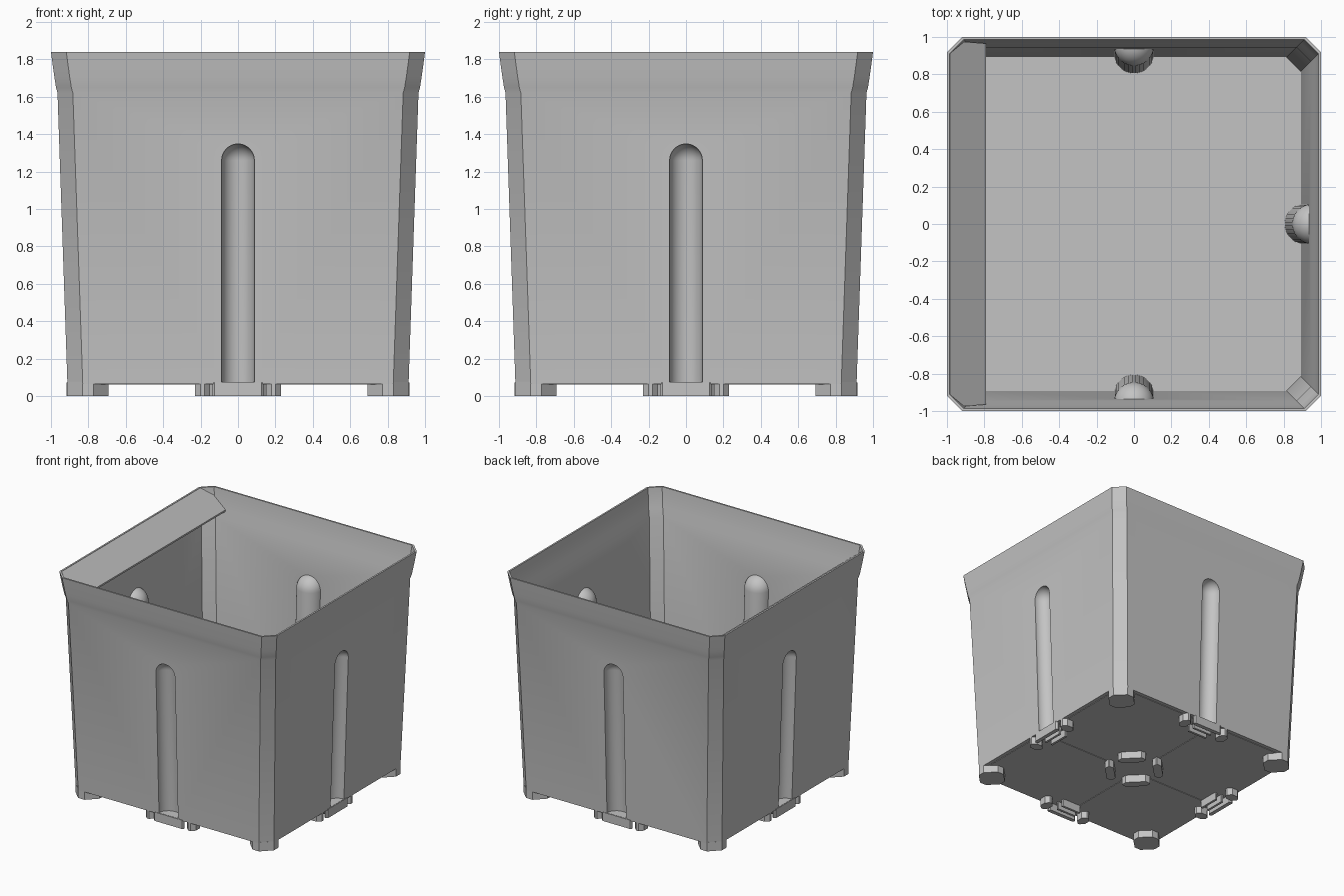
import bpy, bmesh, math
from mathutils import Matrix

cube = bpy.data.objects.get("Cube")
if cube:
    bpy.data.objects.remove(cube)

GREY = (0.55, 0.55, 0.55, 1)
plastic = bpy.data.materials.new("grey plastic")
plastic.use_nodes = True
plastic.diffuse_color = GREY
plastic.node_tree.nodes["Principled BSDF"].inputs["Base Color"].default_value = GREY

FLOOR = 0.065   # underside of the floor
TAPER = 0.034   # outward lean of the walls
BASE = 0.91     # half width at the ground


def finish(name, bm):
    bmesh.ops.recalc_face_normals(bm, faces=bm.faces)
    me = bpy.data.meshes.new(name)
    bm.to_mesh(me)
    bm.free()
    me.materials.append(plastic)
    ob = bpy.data.objects.new(name, me)
    bpy.context.collection.objects.link(ob)
    return ob


def chamfered(hx, hy, c):
    """Rectangle outline with cut corners."""
    return [(hx, -hy + c), (hx, hy - c), (hx - c, hy), (-hx + c, hy),
            (-hx, hy - c), (-hx, -hy + c), (-hx + c, -hy), (hx - c, -hy)]


def loft(bm, rings):
    """Closed solid through rings of 3D points."""
    loops = [[bm.verts.new(p) for p in ring] for ring in rings]
    for a, b in zip(loops, loops[1:]):
        for i in range(len(a)):
            j = (i + 1) % len(a)
            bm.faces.new((a[i], a[j], b[j], b[i]))
    bm.faces.new(loops[0][::-1])
    bm.faces.new(loops[-1])


def tub(name, profile, c):
    bm = bmesh.new()
    loft(bm, [[(x, y, z) for x, y in chamfered(h, h, c)] for h, z in profile])
    return finish(name, bm)


def prism(bm, outline, z0, z1, turn=0):
    rot = Matrix.Rotation(turn, 3, 'Z')
    loft(bm, [[rot @ Matrix.Translation((x, y, z)).to_translation()
               for x, y in outline] for z in (z0, z1)])


def shifted(outline, dx, dy):
    return [(x + dx, y + dy) for x, y in outline]


def rods(name, r, z0, z1=1.26):
    """Four round-topped rods that lean with the walls."""
    bm = bmesh.new()
    for k in range(4):
        rings = [(r, z0)] + [(r * math.cos(a), z1 + r * math.sin(a))
                             for a in [math.pi / 2 * i / 8.1 for i in range(9)]]
        rot = Matrix.Rotation(k * math.pi / 2, 3, 'Z')
        angles = [math.tau * (i + 0.5) / 32 for i in range(32)]
        loft(bm, [[rot @ Matrix.Translation((BASE + TAPER * z + q * math.cos(a),
                                             q * math.sin(a), z)).to_translation()
                   for a in angles] for q, z in rings])
    return finish(name, bm)


def cut(target, cutter):
    """Subtract the cutter and remove it."""
    mod = target.modifiers.new("cut", 'BOOLEAN')
    mod.operation = 'DIFFERENCE'
    mod.solver = 'EXACT'
    mod.object = cutter
    cutter.hide_render = True
    bpy.context.view_layer.update()
    done = bpy.data.meshes.new_from_object(
        target.evaluated_get(bpy.context.evaluated_depsgraph_get()))
    target.modifiers.clear()
    target.data = done
    bpy.data.objects.remove(cutter)


# Pot shell: flared outer body, hollowed, with a groove in each wall
shell = tub("pot_shell", [(0.912, FLOOR), (0.965, 1.62), (0.973, 1.65),
                          (0.981, 1.7), (0.988, 1.75), (1.0, 1.84)], 0.082)
cavity = tub("cavity_cutter", [(0.892, 0.09), (0.945, 1.61), (0.968, 1.68),
                               (0.986, 1.84), (0.988, 1.95)], 0.076)
cut(cavity, rods("rib_cutter", 0.107, 0.03))
cut(shell, cavity)
cut(shell, rods("groove_cutter", 0.088, 0.075))

# Sloping label panel inside one edge of the rim
bm = bmesh.new()
half = [(-0.985, 0.912), (-0.92, 0.975), (-0.79, 0.965)]
outline = half + [(x, -y) for x, y in reversed(half)]
loft(bm, [[(x, y, 1.838 - 0.77 * (x + 0.985) - t) for x, y in outline]
          for t in (0, 0.014)])
finish("label_panel", bm)

# Feet at the corners, and a ring of diagonal feet around the middle
corner, middle, side, pads = (bmesh.new() for _ in range(4))
for k in range(4):
    turn = k * math.pi / 2
    prism(corner, shifted(chamfered(0.11, 0.11, 0.08), 0.802, 0.802), 0, FLOOR + 0.01, turn)
    prism(middle, shifted(chamfered(0.035, 0.11, 0.03), 0.19, 0), 0, FLOOR + 0.01,
          turn + math.pi / 4)
    # Side feet: edge bar, two legs and two inner bars under each groove
    prism(side, shifted(chamfered(0.017, 0.137, 0.012), 0.9, 0), 0, FLOOR + 0.008, turn)
    for s in (-1, 1):
        prism(side, shifted(chamfered(0.057, 0.04, 0.03), 0.855, s * 0.19),
              0, FLOOR + 0.01, turn)
        prism(side, shifted(chamfered(0.01, 0.09, 0.003), 0.81 + s * 0.03, 0),
              0, FLOOR + 0.01, turn)
    # Thin pads that leave a cross-shaped channel under the floor
    prism(pads, shifted(chamfered(0.4, 0.4, 0.08), 0.48, 0.48), FLOOR - 0.004, FLOOR + 0.01, turn)
finish("corner_feet", corner)
finish("middle_feet", middle)
finish("side_feet", side)
finish("floor_pads", pads)

# Smooth the grooves and ribs, keep the other edges sharp
bpy.ops.object.select_all(action='DESELECT')
shell.select_set(True)
bpy.context.view_layer.objects.active = shell
bpy.ops.object.shade_smooth_by_angle(angle=math.radians(25))
